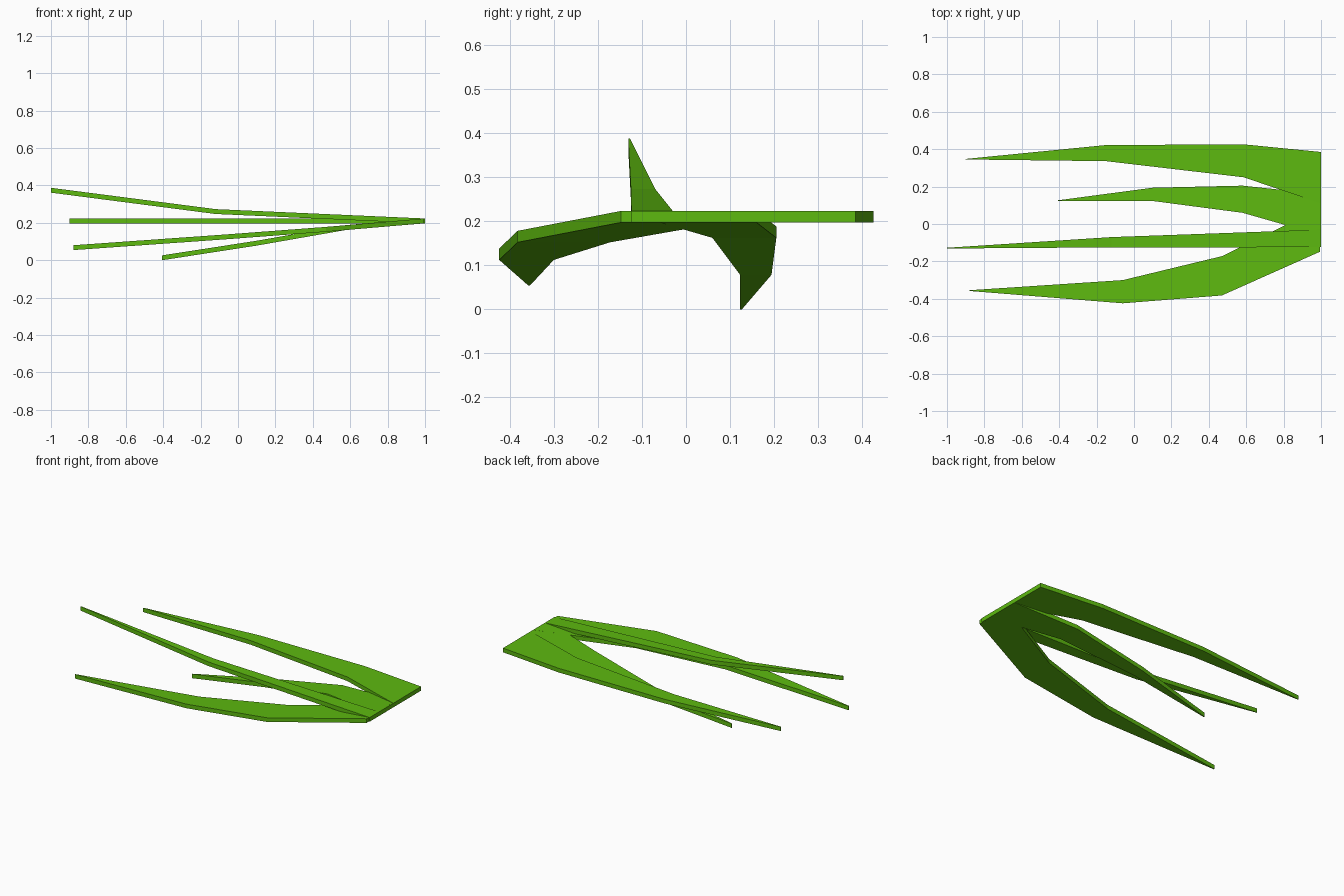
import bpy
import bmesh

cube = bpy.data.objects.get("Cube")
if cube:
    bpy.data.objects.remove(cube, do_unlink=True)

THICK = 0.026
ROOT_Z = 0.197  # underside height where all blades join

green = bpy.data.materials.new("leaf green")
green.use_nodes = True
colour = (0.11, 0.49, 0.005, 1)
green.diffuse_color = colour
bsdf = green.node_tree.nodes["Principled BSDF"]
bsdf.inputs["Base Color"].default_value = colour
bsdf.inputs["Roughness"].default_value = 0.8


def blade(name, stations):
    """Bent flat blade; each station is (x, back y, front y, underside z)."""
    bm = bmesh.new()
    rings = []
    for x, back, front, z in stations:
        corners = [(x, back, z), (x, front, z),
                   (x, front, z + THICK), (x, back, z + THICK)]
        rings.append([bm.verts.new(c) for c in corners])
    for a, b in zip(rings, rings[1:]):
        for i in range(4):
            j = (i + 1) % 4
            bm.faces.new((a[i], a[j], b[j], b[i]))
    bm.faces.new(rings[0])
    bm.faces.new(rings[-1])
    bmesh.ops.recalc_face_normals(bm, faces=bm.faces)
    mesh = bpy.data.meshes.new(name)
    bm.to_mesh(mesh)
    bm.free()
    mesh.materials.append(green)
    bpy.context.collection.objects.link(bpy.data.objects.new(name, mesh))


# Level blade at the back
blade("back_blade", [(-0.9, 0.348, 0.345, ROOT_Z), (-0.15, 0.422, 0.336, ROOT_Z),
                     (0.585, 0.426, 0.25, ROOT_Z), (1, 0.385, 0.11, ROOT_Z)])

# Short blade dropping down
blade("short_blade", [(-0.405, 0.127, 0.122, 0), (0.1, 0.194, 0.123, 0.078),
                      (0.58, 0.205, 0.06, 0.162), (1, 0.16, -0.06, ROOT_Z)])

# Narrow blade rising up
blade("raised_blade", [(-1, -0.127, -0.131, 0.361), (-0.12, -0.07, -0.125, 0.247),
                       (1, -0.03, -0.124, ROOT_Z)])

# Wide drooping blade at the front
blade("front_blade", [(-0.88, -0.354, -0.358, 0.054), (-0.06, -0.3, -0.424, 0.112),
                      (0.47, -0.172, -0.382, 0.152), (0.995, 0.085, -0.148, ROOT_Z)])
